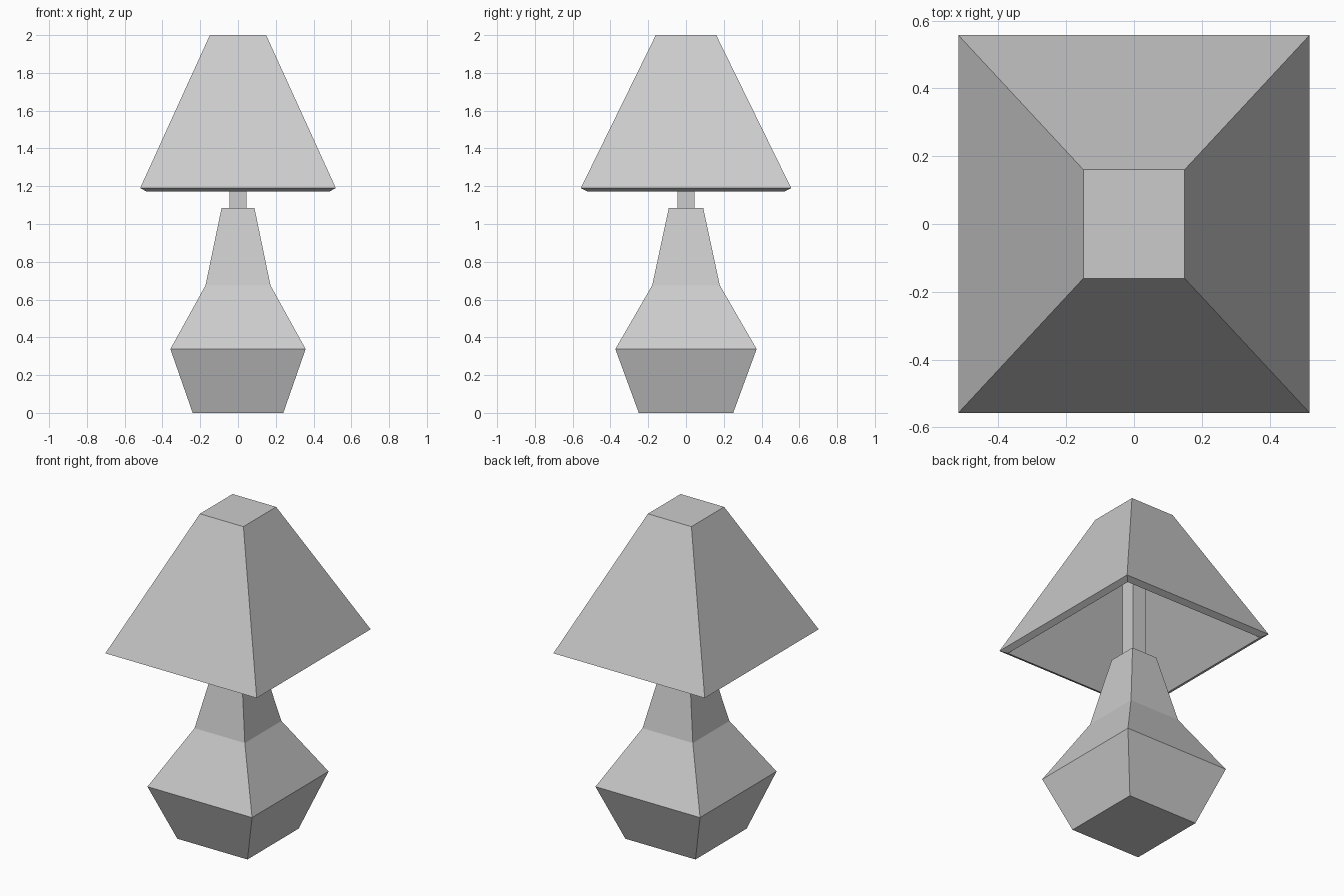
import bpy
import bmesh

default = bpy.data.objects.get("Cube")
if default:
    bpy.data.objects.remove(default, do_unlink=True)

grey = bpy.data.materials.new("light_grey")
grey.use_nodes = True
colour = (0.6, 0.6, 0.6, 1)
grey.diffuse_color = colour
grey.node_tree.nodes["Principled BSDF"].inputs["Base Color"].default_value = colour


def square_loft(name, rings):
    """Join rectangular rings of (half width, half depth, height) into a closed part."""
    bm = bmesh.new()
    loops = [[bm.verts.new((sx * x, sy * y, z))
              for sx, sy in ((-1, -1), (1, -1), (1, 1), (-1, 1))]
             for x, y, z in rings]
    for low, high in zip(loops, loops[1:]):
        for i in range(4):
            j = (i + 1) % 4
            bm.faces.new((low[i], low[j], high[j], high[i]))
    bm.faces.new(loops[0][::-1])
    bm.faces.new(loops[-1])
    mesh = bpy.data.meshes.new(name)
    bm.to_mesh(mesh)
    bm.free()
    mesh.materials.append(grey)
    obj = bpy.data.objects.new(name, mesh)
    bpy.context.collection.objects.link(obj)


# Faceted body: flared foot, shoulder and narrow neck
square_loft("lamp_base", [(0.24, 0.25, 0), (0.358, 0.374, 0.338),
                          (0.172, 0.179, 0.675), (0.087, 0.091, 1.085)])

# Post running up to the ceiling of the shade
square_loft("lamp_post", [(0.045, 0.046, 1.07), (0.045, 0.046, 1.76)])

# Shade: hollow ceiling, sloping inner wall, bevelled lip, outer wall and flat top
square_loft("lamp_shade", [(0.1, 0.108, 1.75), (0.484, 0.522, 1.172),
                           (0.518, 0.557, 1.19), (0.149, 0.16, 2)])
